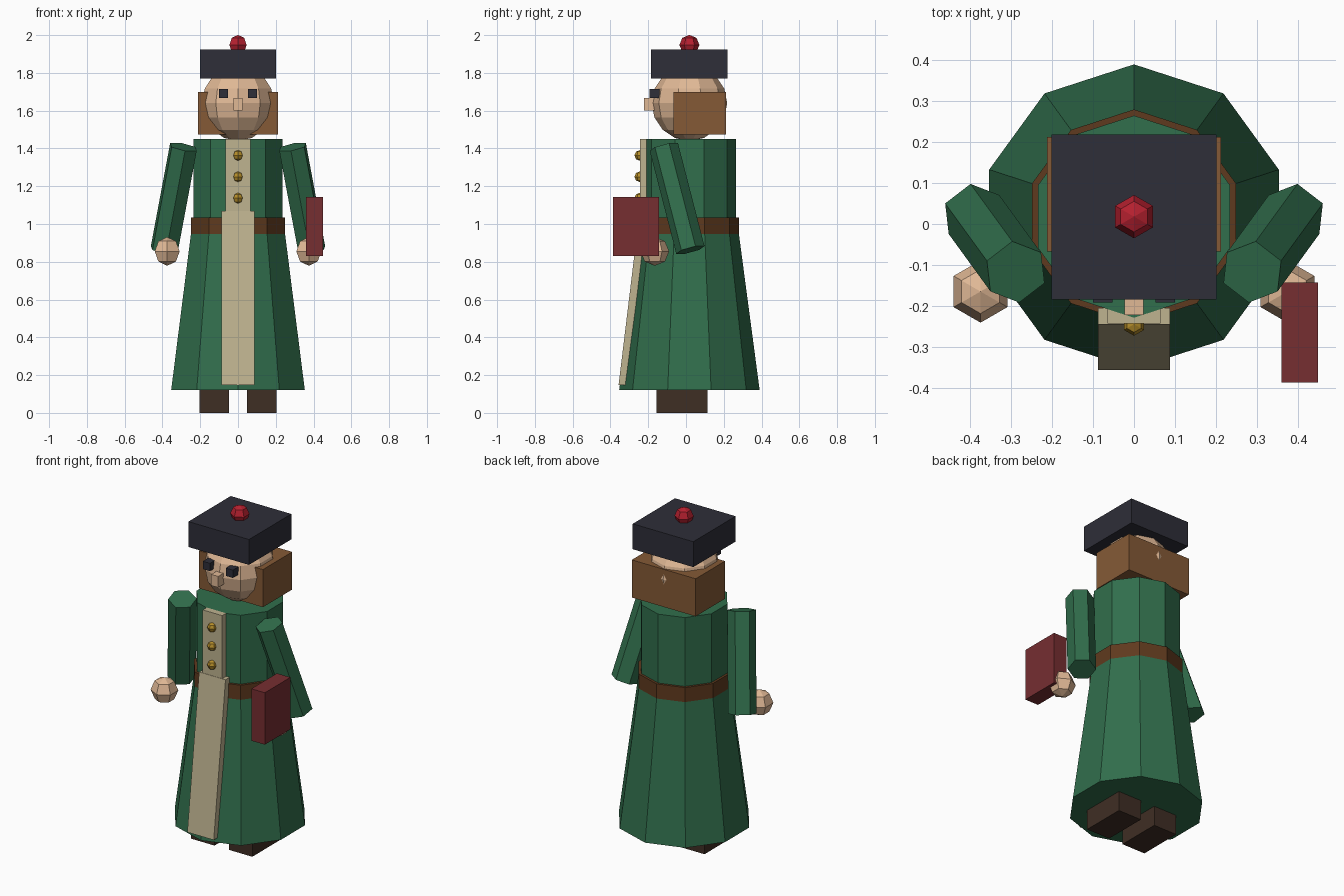
import bpy, bmesh, math
from mathutils import Matrix, Vector

if "Cube" in bpy.data.objects:
    bpy.data.objects.remove(bpy.data.objects["Cube"])

CY = 0.018  # y of the body axis


def material(name, hex_code):
    rgb = [int(hex_code[i:i + 2], 16) / 255 for i in (0, 2, 4)]
    lin = [c / 12.92 if c <= 0.04045 else ((c + 0.055) / 1.055) ** 2.4 for c in rgb]
    m = bpy.data.materials.new(name)
    m.diffuse_color = (*lin, 1)
    m.use_nodes = True
    m.node_tree.nodes["Principled BSDF"].inputs["Base Color"].default_value = m.diffuse_color
    return m


GREEN = material("robe green", "316e4c")
BEIGE = material("trim beige", "bfb390")
BOOK = material("book red", "762e31")
HAIR = material("hair brown", "855a36")
SKIN = material("skin", "e0b895")
DARK = material("hat charcoal", "2e2e38")
BELT = material("belt brown", "5f3a1e")
SHOE = material("shoe brown", "3f2e24")
RED = material("bead red", "b5202f")
GOLD = material("button gold", "b8902b")


def finish(name, bm, mat, matrix=Matrix()):
    bm.transform(matrix)
    bmesh.ops.recalc_face_normals(bm, faces=bm.faces)
    me = bpy.data.meshes.new(name)
    bm.to_mesh(me)
    bm.free()
    me.materials.append(mat)
    ob = bpy.data.objects.new(name, me)
    bpy.context.collection.objects.link(ob)
    return ob


def box(name, mat, x0, x1, y0, y1, z0, z1):
    bm = bmesh.new()
    bmesh.ops.create_cube(bm, size=1)
    mid = Vector((x0 + x1, y0 + y1, z0 + z1)) / 2
    return finish(name, bm, mat, Matrix.Translation(mid)
                  @ Matrix.Diagonal((x1 - x0, y1 - y0, z1 - z0, 1)))


def ball(name, mat, centre, r, segments=6, rings=4):
    bm = bmesh.new()
    bmesh.ops.create_uvsphere(bm, u_segments=segments, v_segments=rings, radius=r)
    return finish(name, bm, mat, Matrix.Translation(centre))


def cone(name, mat, r0, r1, depth, sides, matrix):
    bm = bmesh.new()
    bmesh.ops.create_cone(bm, cap_ends=True, segments=sides,
                          radius1=r0, radius2=r1, depth=depth)
    return finish(name, bm, mat, matrix)


def body_ring(name, mat, r0, r1, z0, z1):
    return cone(name, mat, r0, r1, z1 - z0, 10, Matrix.Translation((0, CY, (z0 + z1) / 2)))


# Robe and belt
body_ring("robe_skirt", GREEN, 0.372, 0.255, 0.12, 1.0)
body_ring("robe_torso", GREEN, 0.247, 0.247, 0.98, 1.45)
body_ring("belt", BELT, 0.262, 0.262, 0.947, 1.035)

# Front trim: upright strip above, panel leaning along the skirt below
box("chest_strip", BEIGE, -0.065, 0.065, -0.243, -0.205, 1.0, 1.45)
panel = box("skirt_panel", BEIGE, -0.088, 0.088, -0.245, -0.205, 0.147, 1.07)
for v in panel.data.vertices:
    if v.co.z < 0.5:
        v.co.y -= 0.112
for i, z in enumerate((1.363, 1.25, 1.137)):
    ball(f"button_{i + 1}", GOLD, (0, -0.245, z), 0.028)

# Head, hair, hat
ball("head", SKIN, (0, CY, 1.64), 0.2, 10, 8)
box("hair", HAIR, -0.213, 0.213, -0.067, 0.212, 1.473, 1.70)
box("nose", SKIN, -0.023, 0.023, -0.222, -0.15, 1.60, 1.667)
box("hat", DARK, -0.202, 0.202, -0.184, 0.219, 1.77, 1.923)
ball("hat_bead", RED, (0, CY, 1.948), 0.053)

# Paired parts
for side, s in (("left", -1), ("right", 1)):
    xa, xb = sorted((s * 0.053, s * 0.1))
    box(f"{side}_eye", DARK, xa, xb, -0.192, -0.14, 1.667, 1.714)
    xa, xb = sorted((s * 0.048, s * 0.204))
    box(f"{side}_shoe", SHOE, xa, xb, -0.155, 0.115, 0, 0.125)
    ball(f"{side}_hand", SKIN, (s * 0.375, -0.165, 0.855), 0.076)
    # Sleeve slants outward and backward going down
    turn = (Matrix.Rotation(-s * math.radians(10.6), 4, 'Y')
            @ Matrix.Rotation(math.radians(14.2), 4, 'X')
            @ Matrix.Rotation(-s * math.radians(9), 4, 'Z'))
    cone(f"{side}_sleeve", GREEN, 0.078, 0.078, 0.572, 6,
         Matrix.Translation((s * 0.34, -0.047, 1.135)) @ turn)

# Book held at the right hand
box("book", BOOK, 0.36, 0.45, -0.387, -0.143, 0.83, 1.143)
